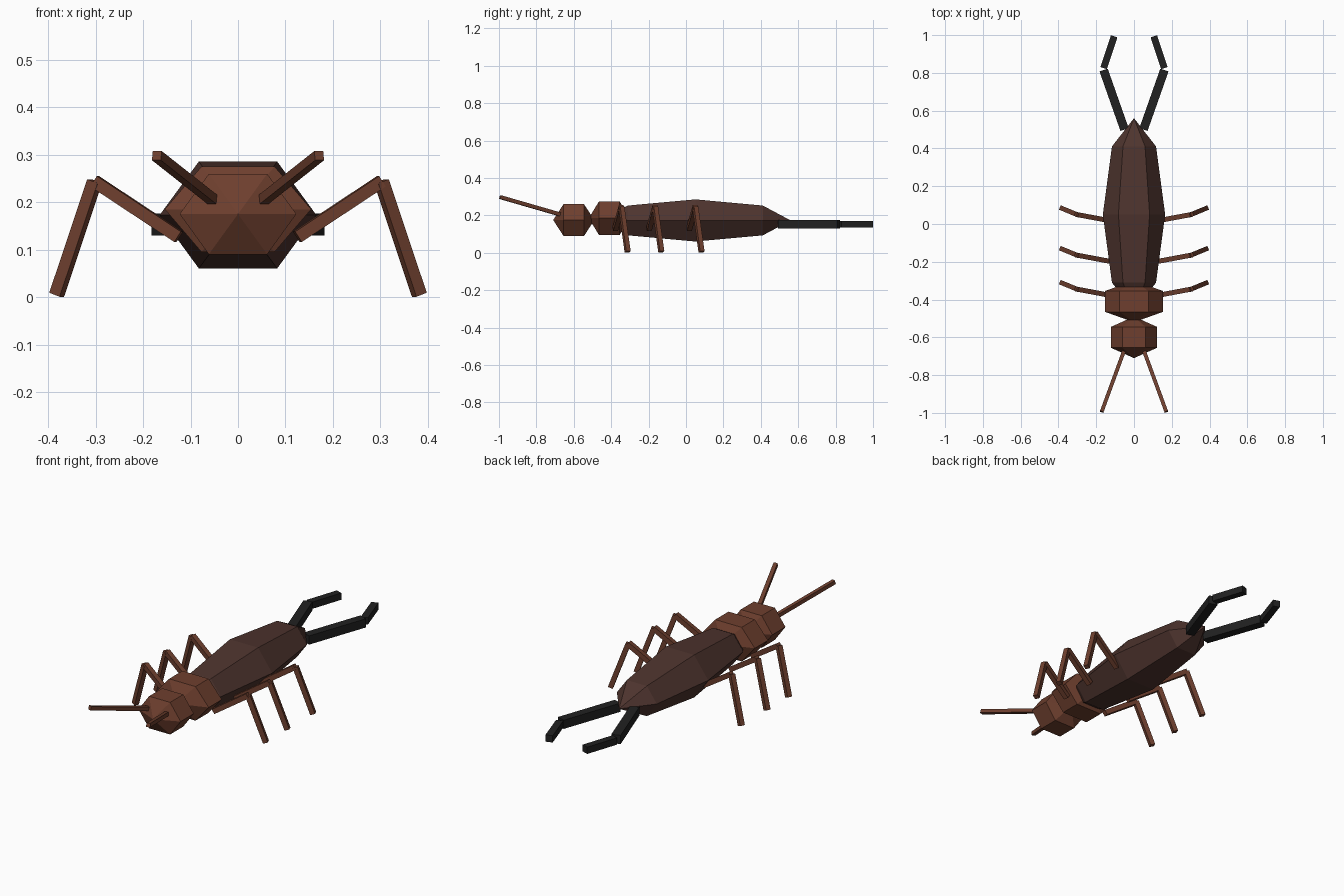
import bpy, math
from mathutils import Vector, Matrix

if "Cube" in bpy.data.objects:
    bpy.data.objects.remove(bpy.data.objects["Cube"])


def material(name, hex_code):
    def lin(c):
        c /= 255
        return c / 12.92 if c <= 0.04045 else ((c + 0.055) / 1.055) ** 2.4
    m = bpy.data.materials.new(name)
    m.diffuse_color = [lin(int(hex_code[i:i + 2], 16)) for i in (0, 2, 4)] + [1]
    m.use_nodes = True
    m.node_tree.nodes["Principled BSDF"].inputs["Base Color"].default_value = m.diffuse_color
    return m


RUST = material("rust brown", "6E3F2E")
DARK = material("dark brown", "4E342E")
BLACK = material("near black", "212121")


def ball(name, rings, center, radii, mat):
    """Six-sided faceted ball with its poles along y."""
    bpy.ops.mesh.primitive_uv_sphere_add(segments=6, ring_count=rings, radius=1)
    ob = bpy.context.object
    ob.name = name
    ob.data.transform(Matrix.Rotation(math.radians(90), 4, 'X'))
    # put two corners of the hexagon on the x axis
    if max(abs(v.co.x) for v in ob.data.vertices) < 0.95:
        ob.data.transform(Matrix.Rotation(math.radians(30), 4, 'Y'))
    ob.data.transform(Matrix.Translation(center) @ Matrix.Diagonal((*radii, 1)))
    ob.data.materials.append(mat)


def bar(name, a, b, size, mat):
    """Square bar from a to b."""
    a, b = Vector(a), Vector(b)
    bpy.ops.mesh.primitive_cube_add(size=1)
    ob = bpy.context.object
    ob.name = name
    d = b - a
    rot = d.to_track_quat('Z', 'Y').to_matrix().to_4x4()
    ob.data.transform(Matrix.Translation((a + b) / 2) @ rot
                      @ Matrix.Diagonal((size, size, d.length, 1)))
    ob.data.materials.append(mat)


# Body
ball("abdomen", 4, (0, 0.05, 0.173), (0.165, 0.51, 0.13), DARK)
ball("thorax", 2, (0, -0.41, 0.185), (0.178, 0.11, 0.12), RUST)
ball("head", 2, (0, -0.60, 0.175), (0.142, 0.11, 0.113), RUST)

for s, side in ((1, "right"), (-1, "left")):
    # Antennae
    bar("antenna_" + side, (s * 0.043, -0.645, 0.197), (s * 0.171, -0.994, 0.298), 0.02, RUST)
    # Legs
    for y, place in ((-0.345, "front"), (-0.165, "middle"), (0.05, "back")):
        knee = (s * 0.302, y, 0.244)
        bar(f"{place}_upper_leg_{side}", (s * 0.125, y - 0.033, 0.127), knee, 0.026, RUST)
        bar(f"{place}_lower_leg_{side}", knee, (s * 0.382, y + 0.033, 0.005), 0.025, RUST)
    # Tail pincers
    bar("pincer_base_" + side, (s * 0.05, 0.50, 0.153), (s * 0.161, 0.815, 0.153), 0.046, BLACK)
    bar("pincer_tip_" + side, (s * 0.161, 0.825, 0.153), (s * 0.105, 0.994, 0.153), 0.036, BLACK)
